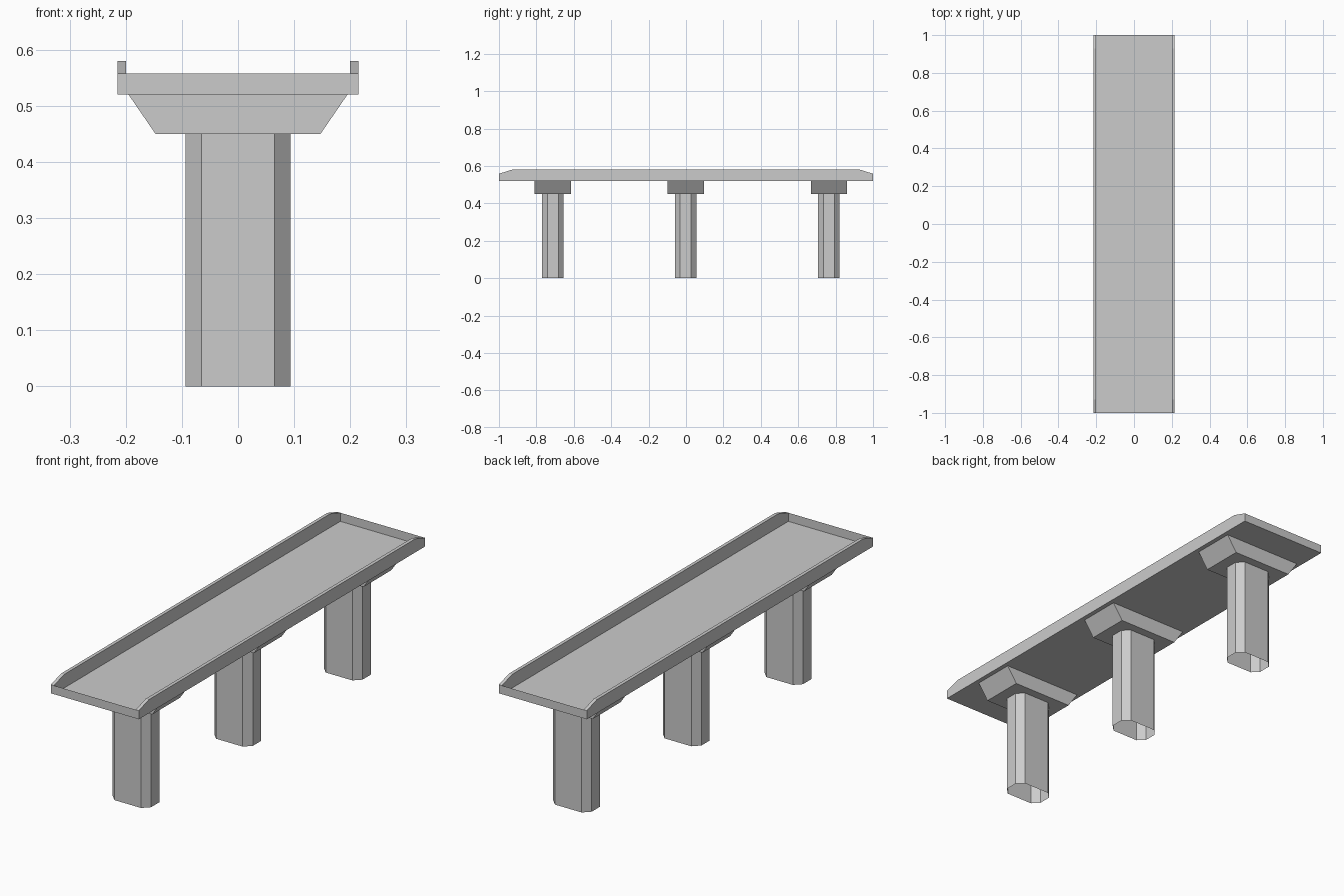
import bpy, bmesh
from mathutils import Vector

if "Cube" in bpy.data.objects:
    bpy.data.objects.remove(bpy.data.objects["Cube"])

HALF_W, RAIL_IN, HALF_L = 0.215, 0.20, 1.0
FLOOR_Z, LIP_Z, RAIL_Z, CAP_Z = 0.52, 0.558, 0.58, 0.45
PIER_Y = (-0.712, -0.002, 0.764)


def prism(name, profile, offset, caps=True, skip=()):
    """Extrude a closed 3D profile by offset; skip lists side indices left open."""
    bm = bmesh.new()
    a = [bm.verts.new(p) for p in profile]
    b = [bm.verts.new(Vector(p) + Vector(offset)) for p in profile]
    n = len(a)
    for i in range(n):
        if i not in skip:
            j = (i + 1) % n
            bm.faces.new((a[i], a[j], b[j], b[i]))
    if caps:
        bm.faces.new(a[::-1])
        bm.faces.new(b)
    bmesh.ops.recalc_face_normals(bm, faces=bm.faces)
    return finish(name, bm)


def finish(name, bm):
    mesh = bpy.data.meshes.new(name)
    bm.to_mesh(mesh)
    bm.free()
    ob = bpy.data.objects.new(name, mesh)
    bpy.context.collection.objects.link(ob)
    return ob


# Deck tray: thin floor with a low lip at each end
prism("deck_tray",
      [(-RAIL_IN, -HALF_L, LIP_Z), (-RAIL_IN, -HALF_L, FLOOR_Z),
       (-RAIL_IN, HALF_L, FLOOR_Z), (-RAIL_IN, HALF_L, LIP_Z)],
      (2 * RAIL_IN, 0, 0), caps=False, skip=(3,))

# Side parapets with sloped ends
for side, x in (("left", -HALF_W), ("right", RAIL_IN)):
    prism(side + "_parapet",
          [(x, -HALF_L, FLOOR_Z), (x, HALF_L, FLOOR_Z), (x, HALF_L, LIP_Z),
           (x, 0.93, RAIL_Z), (x, -0.93, RAIL_Z), (x, -HALF_L, LIP_Z)],
          (HALF_W - RAIL_IN, 0, 0))

# Piers: flared cap (open under the deck) on a hollow chamfered column
hx, hy, c = 0.094, 0.058, 0.029
octagon = [(hx - c, -hy), (hx, c - hy), (hx, hy - c), (hx - c, hy),
           (c - hx, hy), (-hx, hy - c), (-hx, c - hy), (c - hx, -hy)]
for i, y in enumerate(PIER_Y, 1):
    y0 = y - 0.097
    prism(f"pier_cap_{i}",
          [(-0.147, y0, CAP_Z), (0.147, y0, CAP_Z),
           (0.195, y0, FLOOR_Z), (-0.195, y0, FLOOR_Z)],
          (0, 0.194, 0), skip=(2,))
    prism(f"pier_column_{i}", [(px, y + py, 0) for px, py in octagon],
          (0, 0, CAP_Z), caps=False)
